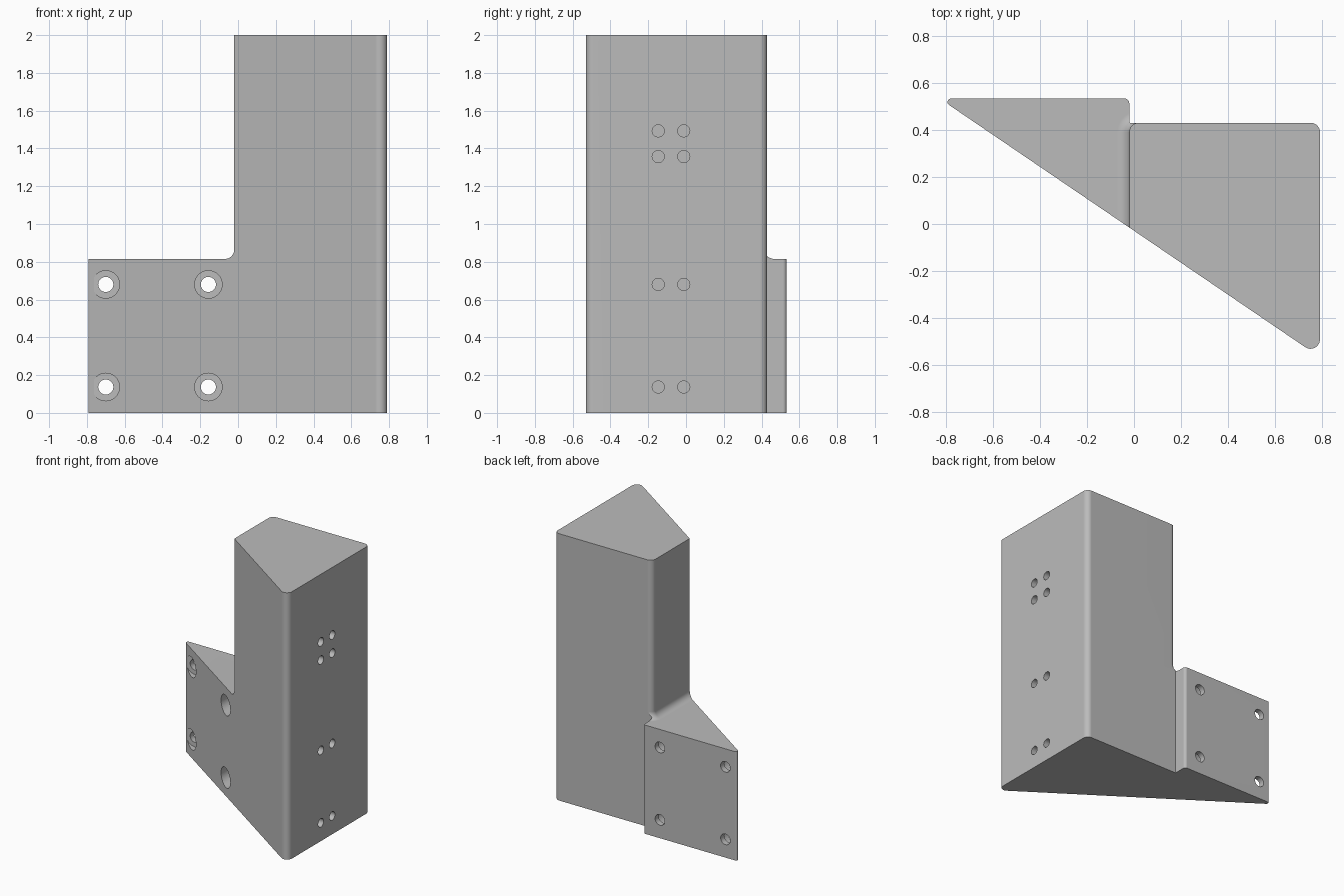
import bpy, bmesh, math
from mathutils import Vector, Matrix

cube = bpy.data.objects.get("Cube")
if cube:
    bpy.data.objects.remove(cube, do_unlink=True)

grey = bpy.data.materials.new("plain grey")
grey.use_nodes = True
COLOUR = (0.5, 0.5, 0.5, 1)
grey.diffuse_color = COLOUR
grey.node_tree.nodes["Principled BSDF"].inputs["Base Color"].default_value = COLOUR

LEFT, RIGHT, MID = -0.826, 0.79, -0.02
BACK, TOWER_BACK = 0.533, 0.43
SHELF = 0.815
FILLET = 0.05


def slant(x):
    """y of the slanted front face at x"""
    return -0.015 - 0.68 * (x - MID)


def outline(corners, steps=8):
    """Round each (x, y, radius) corner of a polygon."""
    pts = []
    for i, (x, y, r) in enumerate(corners):
        p = Vector((x, y))
        if r == 0:
            pts.append(p)
            continue
        a = (Vector(corners[i - 1][:2]) - p).normalized()
        b = (Vector(corners[(i + 1) % len(corners)][:2]) - p).normalized()
        half = a.angle(b) / 2
        centre = p + (a + b).normalized() * r / math.sin(half)
        start = p + a * r / math.tan(half) - centre
        end = p + b * r / math.tan(half) - centre
        sweep = start.angle_signed(end)
        for k in range(steps + 1):
            pts.append(centre + Matrix.Rotation(-sweep * k / steps, 2) @ start)
    return pts


def loft(name, rings):
    """Closed solid through (outline, z) rings."""
    bm = bmesh.new()
    loops = [[bm.verts.new((p.x, p.y, z)) for p in pts] for pts, z in rings]
    n = len(loops[0])
    for lo, hi in zip(loops, loops[1:]):
        for i in range(n):
            j = (i + 1) % n
            bm.faces.new((lo[i], lo[j], hi[j], hi[i]))
    bm.faces.new(loops[0])
    bm.faces.new(loops[-1])
    bmesh.ops.recalc_face_normals(bm, faces=bm.faces)
    mesh = bpy.data.meshes.new(name)
    bm.to_mesh(mesh)
    bm.free()
    mesh.materials.append(grey)
    obj = bpy.data.objects.new(name, mesh)
    bpy.context.collection.objects.link(obj)
    return obj


def combine(target, other, operation):
    mod = target.modifiers.new(operation.title(), 'BOOLEAN')
    mod.operation, mod.solver, mod.object = operation, 'EXACT', other
    bpy.context.view_layer.objects.active = target
    bpy.ops.object.modifier_apply(modifier=mod.name)
    bpy.data.objects.remove(other, do_unlink=True)


def drill(target, start, end, radius):
    """Cut a round hole between two points."""
    a, b = Vector(start), Vector(end)
    bpy.ops.mesh.primitive_cylinder_add(vertices=32, radius=radius, depth=(b - a).length,
                                        location=(a + b) / 2)
    cutter = bpy.context.object
    cutter.rotation_euler = (b - a).to_track_quat('Z', 'Y').to_euler()
    cutter.data.materials.append(grey)
    cutter.hide_render = True
    bpy.context.view_layer.update()
    combine(target, cutter, 'DIFFERENCE')


# tower and low flange outlines share the slanted front
tower_shape = outline([(MID, slant(MID), 0), (MID, TOWER_BACK, 0.04),
                       (RIGHT, TOWER_BACK, 0.04), (RIGHT, slant(RIGHT), 0.04)])
inner = 0.1
flange_shape = outline([(LEFT, BACK, 0.015), (MID, BACK, 0.02), (MID, TOWER_BACK, 0),
                        (inner, TOWER_BACK, 0), (inner, slant(inner), 0)])
bracket = loft("bracket", [(tower_shape, 0), (tower_shape, 2)])
flange = loft("flange", [(flange_shape, 0), (flange_shape, SHELF)])

# concave fillet where the tower rises from the flange
rings = []
for k in range(9):
    t = math.pi / 2 * k / 8
    d = FILLET * (1 - math.sin(t))
    z = SHELF + FILLET * (1 - math.cos(t))
    rings.append((outline([(MID - d, -0.3, 0), (MID - d, TOWER_BACK + d, 0.04 + d),
                           (inner + 0.1, TOWER_BACK + d, 0), (inner + 0.1, -0.3, 0)]), z))
rings.insert(0, (rings[0][0], SHELF - 0.05))
fillet = loft("fillet", rings)
combine(fillet, loft("fillet_trim", [(flange_shape, 0.1), (flange_shape, 1.2)]), 'INTERSECT')
combine(bracket, flange, 'UNION')
combine(bracket, fillet, 'UNION')

# counterbored mounting holes through the flange
for x in (-0.70, -0.157):
    for z in (0.137, 0.68):
        drill(bracket, (x, -0.4, z), (x, 0.49, z), 0.073)
        drill(bracket, (x, 0.3, z), (x, 0.7, z), 0.04)

# blind holes in the tall side face
for y in (-0.147, -0.012):
    for z in (0.137, 0.68, 1.357, 1.493):
        drill(bracket, (0.59, y, z), (1.0, y, z), 0.032)

# smooth rounded edges, flat faces kept crisp
bpy.ops.object.select_all(action='DESELECT')
bracket.select_set(True)
bpy.context.view_layer.objects.active = bracket
bpy.ops.object.shade_smooth_by_angle(angle=math.radians(30))
weighted = bracket.modifiers.new("Weighted Normals", 'WEIGHTED_NORMAL')
weighted.keep_sharp = True
